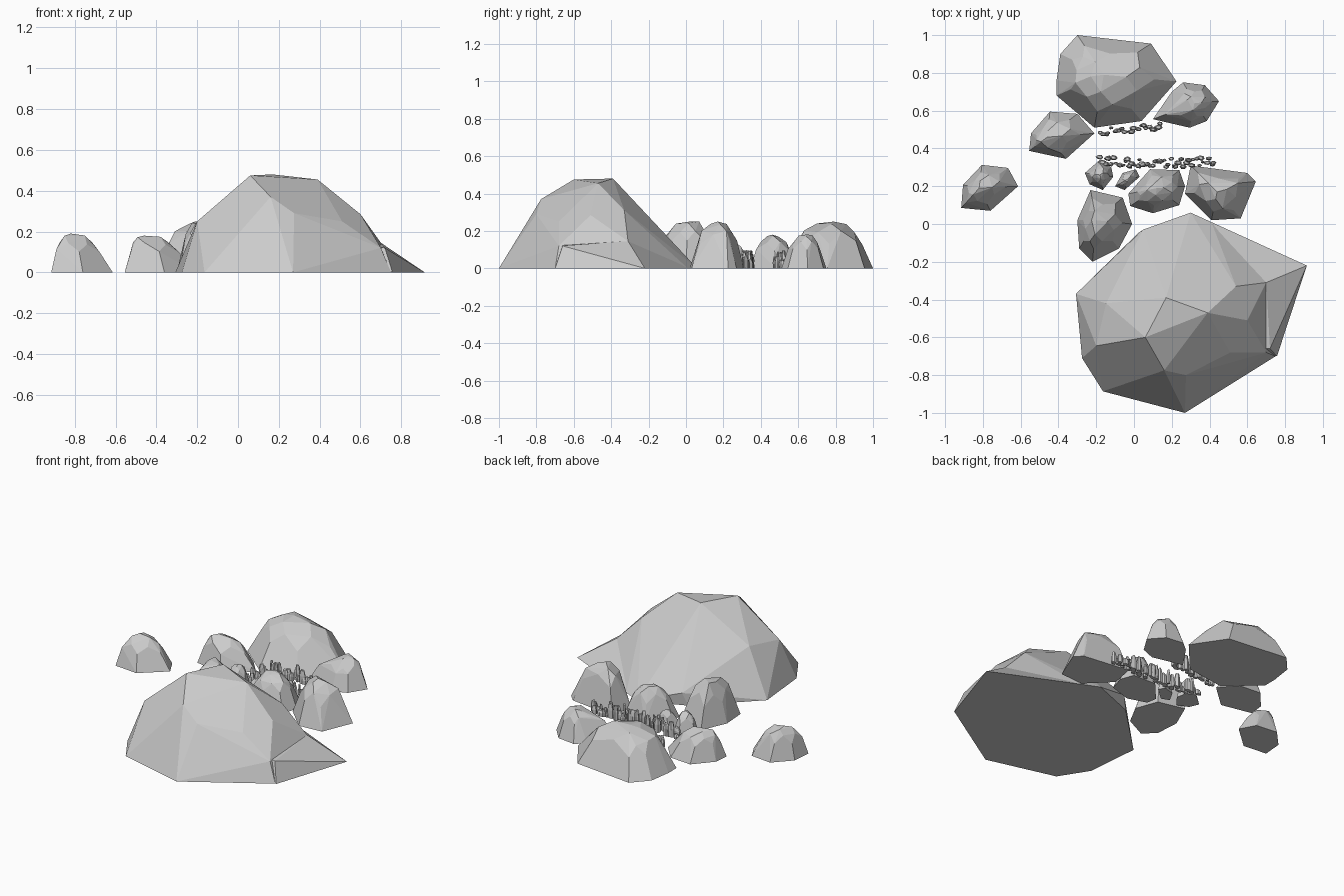
import bpy, bmesh, math, random

if "Cube" in bpy.data.objects:
    bpy.data.objects.remove(bpy.data.objects["Cube"])

random.seed(4)


def hull(name, pts):
    """Faceted stone: convex hull of points, flat facets merged."""
    bm = bmesh.new()
    for p in pts:
        bm.verts.new(p)
    res = bmesh.ops.convex_hull(bm, input=bm.verts[:])
    junk = {v for v in res["geom_interior"] + res["geom_unused"]
            if isinstance(v, bmesh.types.BMVert) and v.is_valid}
    junk |= {v for v in bm.verts if not v.link_faces}
    bmesh.ops.delete(bm, geom=list(junk), context='VERTS')
    bmesh.ops.dissolve_limit(bm, angle_limit=math.radians(6), verts=bm.verts[:], edges=bm.edges[:])
    bmesh.ops.recalc_face_normals(bm, faces=bm.faces[:])
    me = bpy.data.meshes.new(name)
    bm.to_mesh(me)
    bm.free()
    ob = bpy.data.objects.new(name, me)
    bpy.context.collection.objects.link(ob)
    return ob


def rock(name, outline, peak, h):
    """Ground outline, a jittered shoulder ring and a small crown around the peak."""
    n = len(outline)
    pts = [(x, y, 0) for x, y in outline]

    def toward(x, y, t, z):
        return (x + (peak[0] - x) * t, y + (peak[1] - y) * t, z)

    for i, (x, y) in enumerate(outline):
        x2, y2 = outline[(i + 1) % n]
        pts.append(toward(x, y, random.uniform(.26, .32), h * random.uniform(.5, .6)))
        pts.append(toward((x + x2) / 2, (y + y2) / 2, .4, h * random.uniform(.72, .82)))
        if i % 2 == 0:
            pts.append(toward(x, y, random.uniform(.66, .76), h * random.uniform(.94, 1)))
    pts.append((*peak, h))
    return hull(name, pts)


# Large front boulder and its low pointed spur
hull("large_boulder", [
    (.30, .06, 0), (.41, .01, 0), (.72, -.27, 0), (.75, -.70, 0), (.27, -1, 0), (-.164, -.886, 0),
    (-.275, -.71, 0), (-.307, -.37, 0), (.02, -.05, 0), (.048, -.03, .08),
    (.70, -.68, .12), (.7, -.31, .145), (-.2, -.645, .25), (-.148, -.42, .28),
    (.16, -.775, .37), (.275, -.80, .29), (.51, -.68, .25), (.6, -.51, .285), (.54, -.33, .31),
    (.17, -.39, .48), (.06, -.6, .475), (.39, -.47, .455)])
hull("boulder_spur", [
    (.7, -.31, .145), (.915, -.22, 0), (.757, -.70, 0), (.72, -.66, .12),
    (.5, -.66, .15), (.41, .01, 0), (.4, -.02, .03), (.4, -.3, .1), (.4, -.5, 0)])

# Medium rocks
rock("back_boulder", [(-.30, 1), (.09, .955), (.225, .755), (.04, .545), (-.21, .51),
                      (-.41, .68), (-.41, .76), (-.39, .90)], (-.16, .79), .25)
rock("back_right_rock", [(.26, .75), (.375, .735), (.45, .65), (.385, .545), (.295, .51),
                         (.1, .555), (.2, .7)], (.32, .64), .18)
rock("back_left_rock", [(-.445, .595), (-.3, .583), (-.21, .48), (-.36, .345),
                        (-.555, .387), (-.545, .48)], (-.46, .46), .18)
rock("far_left_rock", [(-.805, .313), (-.667, .297), (-.614, .2), (-.76, .07),
                       (-.915, .085), (-.905, .207)], (-.82, .19), .19)
rock("front_left_rock", [(-.23, .18), (-.06, .14), (-.01, 0), (-.08, -.13), (-.22, -.2),
                         (-.29, -.13), (-.3, .02)], (-.2, .02), .25)
rock("centre_rock", [(.085, .29), (.24, .285), (.27, .2), (.24, .1), (.1, .057),
                     (-.02, .095), (-.03, .16)], (.12, .19), .2)
rock("right_rock", [(.3, .31), (.6, .27), (.645, .225), (.565, .03), (.41, .02),
                    (.27, .16)], (.44, .17), .25)

# Small stones
rock("small_left_stone", [(-.26, .27), (-.18, .34), (-.12, .3), (-.11, .25), (-.165, .18),
                          (-.235, .21)], (-.18, .26), .14)
rock("small_middle_stone", [(-.10, .2), (-.06, .27), (.01, .29), (.03, .25), (-.05, .18)],
     (-.03, .24), .1)


# Two curved strips of pebbles beside the gap
def pebble(name, x, y, r, h):
    pts = []
    a0 = random.uniform(0, 6.28)
    for k in range(6):
        a = a0 + k * math.tau / 6
        q = r * random.uniform(.8, 1.1)
        for s, z in ((.9, 0), (1, h * .55), (.6, h * random.uniform(.85, 1))):
            pts.append((x + 1.2 * q * s * math.cos(a), y + .8 * q * s * math.sin(a), z))
    hull(name, pts)


for i in range(46):
    x = -.19 + .62 * (i + random.random()) / 46
    y = .325 + .12 * (x - .13) ** 2 + random.uniform(-.025, .022)
    pebble("front_pebble", x, y, random.uniform(.009, .02), random.uniform(.03, .1))
for i in range(22):
    x = -.19 + .34 * (i + random.random()) / 22
    y = .505 + .1 * x + random.uniform(-.02, .02)
    pebble("back_pebble", x, y, random.uniform(.009, .019), random.uniform(.03, .1))
